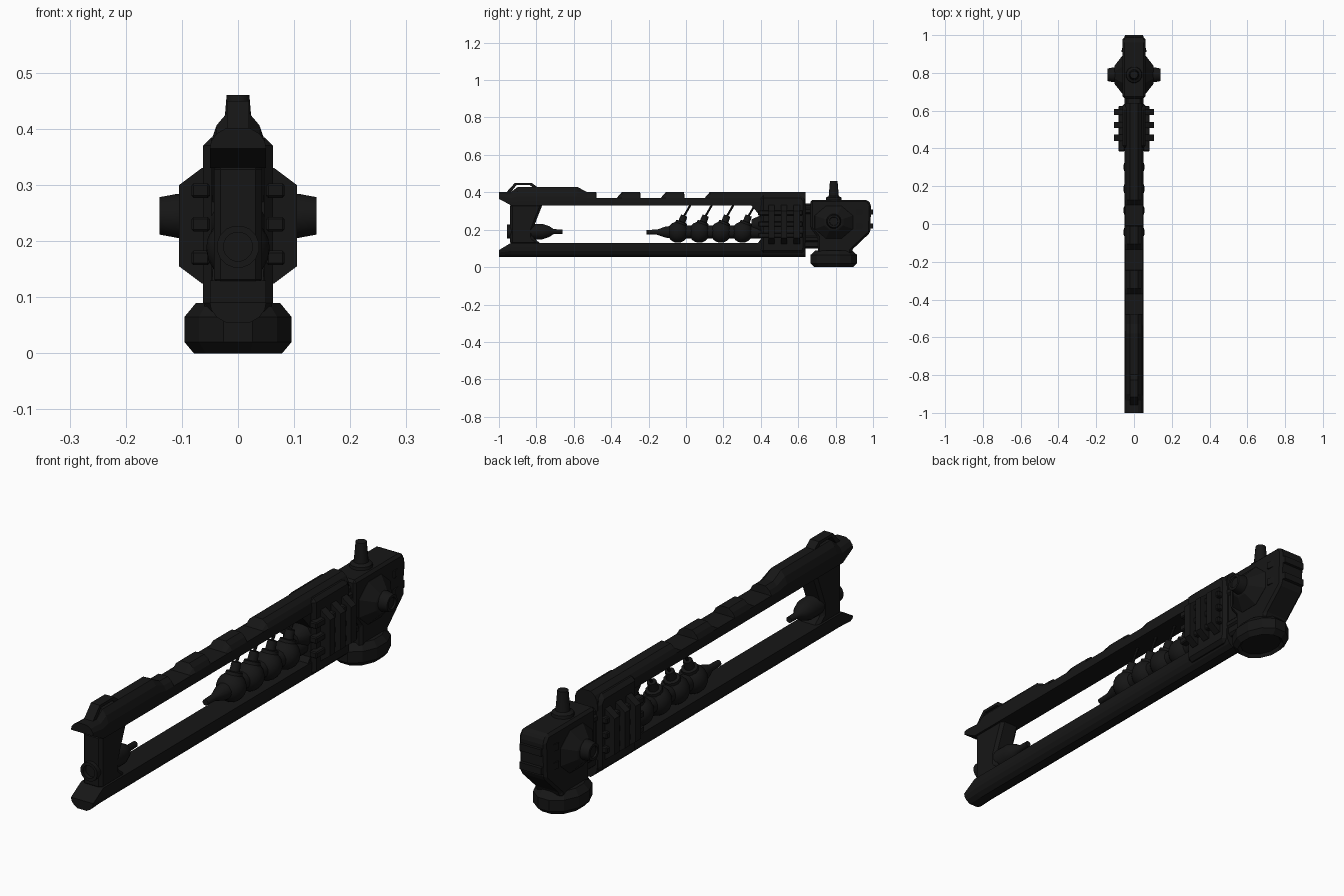
import bpy, bmesh, math
from mathutils import Vector

black = bpy.data.materials.new("black_metal")
black.diffuse_color = (0.008, 0.008, 0.008, 1)


def finish(name, bm, bevel=0, smooth=0):
    bmesh.ops.recalc_face_normals(bm, faces=bm.faces)
    me = bpy.data.meshes.new(name)
    bm.to_mesh(me)
    bm.free()
    me.materials.append(black)
    ob = bpy.data.objects.new(name, me)
    bpy.context.collection.objects.link(ob)
    if bevel:
        m = ob.modifiers.new("bevel", 'BEVEL')
        m.width = bevel
        m.segments = 1
        m.limit_method = 'ANGLE'
    if smooth:
        bpy.ops.object.select_all(action='DESELECT')
        bpy.context.view_layer.objects.active = ob
        ob.select_set(True)
        bpy.ops.object.shade_smooth_by_angle(angle=math.radians(smooth))
    return ob


def loft(name, rings, **kw):
    bm = bmesh.new()
    vs = [[bm.verts.new(p) for p in r] for r in rings]
    n = len(vs[0])
    for a, b in zip(vs, vs[1:]):
        for i in range(n):
            j = (i + 1) % n
            bm.faces.new((a[i], a[j], b[j], b[i]))
    bm.faces.new(vs[0])
    bm.faces.new(vs[-1])
    return finish(name, bm, **kw)


def prism(name, pts, x0, x1, **kw):
    """Side profile (y, z) extruded across x."""
    return loft(name, [[(x, y, z) for y, z in pts] for x in (x0, x1)], **kw)


def box(name, x, y, z, **kw):
    return prism(name, [(y[0], z[0]), (y[1], z[0]), (y[1], z[1]), (y[0], z[1])], *x, **kw)


def lathe(name, prof, origin, axis, seg=16, scale=(1, 1), smooth=35):
    """Profile (distance, radius) spun round an axis."""
    d = Vector(axis).normalized()
    u = Vector((1, 0, 0)) if abs(d.x) < 0.9 else Vector((0, 1, 0))
    v = d.cross(u)
    rings = []
    for t, r in prof:
        ring = []
        for k in range(seg):
            a = 2 * math.pi * (k + 0.5) / seg
            ring.append(Vector(origin) + d * t + u * (r * scale[0] * math.cos(a))
                        + v * (r * scale[1] * math.sin(a)))
        rings.append(ring)
    return loft(name, rings, smooth=smooth)


def rail(name, stations, flip=False):
    """Domed rail; each station is (y, flat side z, crown z)."""
    half = [(0.05, 0.0), (0.048, 0.35), (0.038, 0.72), (0.02, 1.0)]
    rings = []
    for y, flat, crown in stations:
        s = max(0.352, flat)
        top = max(crown, 0.402)
        pts = [(0.05, flat)] + [(x, min(s + (top - s) * k, crown)) for x, k in half]
        pts += [(-x, z) for x, z in reversed(pts)]
        rings.append([(x, y, 0.456 - z if flip else z) for x, z in pts])
    return loft(name, rings)


# Upper rail with notches, and lower rail
st = [(-1, 0.365, 0.402), (-0.935, 0.33, 0.402), (-0.90, 0.33, 0.428), (-0.58, 0.33, 0.428),
      (-0.53, 0.33, 0.402), (-0.48, 0.33, 0.402), (-0.478, 0.33, 0.37)]
for y in (-0.37, -0.135, 0.1):
    end = 0.64 if y > 0 else y + 0.125
    st += [(y, 0.33, 0.37), (y + 0.028, 0.33, 0.402), (end, 0.33, 0.402)]
    if y < 0:
        st.append((end + 0.002, 0.33, 0.37))
rail("upper_rail", st)
rail("lower_rail", [(-1, 0.365, 0.402), (-0.935, 0.326, 0.402), (0.64, 0.326, 0.402)], True)

# Front sight loop
prism("front_sight", [(-0.965, 0.395), (-0.915, 0.45), (-0.825, 0.45), (-0.785, 0.42),
                      (-0.80, 0.415), (-0.835, 0.438), (-0.907, 0.438), (-0.94, 0.395)],
      -0.02, 0.02)

# Front post joining the rails
prism("front_post", [(-0.94, 0.34), (-0.765, 0.34), (-0.82, 0.20), (-0.82, 0.16),
                     (-0.77, 0.12), (-0.94, 0.12)], -0.043, 0.043, bevel=0.012)

# Muzzle through the front post
lathe("muzzle", [(0.03, 0.026), (0, 0.026), (0, 0.038), (0.04, 0.038), (0.045, 0.042),
                 (0.19, 0.042), (0.225, 0.03), (0.25, 0.013), (0.297, 0.012)],
      (0, -0.957, 0.19), (0, 1, 0))

# Inner barrel behind the bulbs
lathe("inner_barrel", [(0, 0.012), (0.055, 0.014), (0.10, 0.03), (0.14, 0.035), (0.62, 0.035)],
      (0, -0.21, 0.187), (0, 1, 0))

# Bulbs with tilted necks and wires
for y in (-0.043, 0.072, 0.187, 0.302):
    ball = [(-0.057 * math.cos(math.pi * k / 10), max(0.057 * math.sin(math.pi * k / 10), 0.001))
            for k in range(11)]
    lathe("bulb", ball, (0, y, 0.187), (0, 0.35, 0.93), 20, smooth=60)
    lathe("bulb_neck", [(0.03, 0.035), (0.058, 0.032), (0.06, 0.02), (0.095, 0.018)],
          (0, y, 0.187), (0, 0.35, 0.93), 12)
    lathe("bulb_wire", [(0, 0.006), (0.09, 0.006)], (0, y + 0.028, 0.265), (0, 0.5, 0.87), 8)

# Receiver core
prism("receiver", [(0.34, 0.34), (0.40, 0.27), (0.40, 0.15), (0.37, 0.11), (0.63, 0.11),
                   (0.63, 0.34)], -0.045, 0.045)
prism("receiver_casing", [(0.40, 0.385), (0.40, 0.075), (0.63, 0.075), (0.64, 0.10),
                          (0.64, 0.36), (0.62, 0.385)], -0.062, 0.062, bevel=0.015)
lathe("receiver_cone", [(0, 0.025), (0.05, 0.05), (0.08, 0.05)], (0, 0.35, 0.23), (0, 1, 0), 12)

# Cooling fins and side bars
fin = [(0.045, 0.335), (0.065, 0.33), (0.105, 0.30), (0.105, 0.155), (0.065, 0.125), (0.045, 0.12)]
for s in (1, -1):
    for y in (0.44, 0.508, 0.576):
        loft("cooling_fin", [[(s * x, yy, z) for x, z in fin] for yy in (y, y + 0.033)])
    for z in (0.17, 0.23, 0.29):
        x = sorted((s * 0.05, s * 0.083))
        box("side_bar", x, (0.385, 0.625), (z - 0.013, z + 0.013), bevel=0.004)

# Neck between receiver and rear housing
box("neck", (-0.042, 0.042), (0.62, 0.72), (0.10, 0.34), bevel=0.01)
for z in (0.15, 0.30):
    lathe("neck_pipe", [(0, 0.03), (0.10, 0.03)], (0, 0.62, z), (0, 1, 0), 12, (1.7, 1))

# Rear housing
prism("rear_housing", [(0.665, 0.36), (0.97, 0.36), (0.99, 0.335), (0.985, 0.185), (0.885, 0.09),
                       (0.885, 0.07), (0.705, 0.07), (0.705, 0.16), (0.665, 0.21)],
      -0.06, 0.06, bevel=0.012)
for z in (0.22, 0.295):
    fp = [(-0.067, 0.91), (0.067, 0.91), (0.048, 1.0), (-0.048, 1.0)]
    loft("rear_fin", [[(x, y, zz) for x, y in fp] for zz in (z - 0.014, z + 0.014)])

# Side bosses with flared bases
for s in (1, -1):
    lathe("boss_base", [(0, 0.112), (0.013, 0.11), (0.053, 0.055), (0.056, 0.048)],
          (s * 0.048, 0.79, 0.24), (s, 0, 0), 8, (1, 0.85), smooth=0)
    lathe("side_boss", [(0, 0.042), (0.06, 0.04), (0.092, 0.034), (0.092, 0.024), (0.085, 0.022)],
          (s * 0.048, 0.79, 0.245), (s, 0, 0), 16)

# Top knob
lathe("top_knob", [(0, 0.045), (0.02, 0.042), (0.028, 0.028), (0.05, 0.026), (0.108, 0.021)],
      (0, 0.79, 0.352), (0, 0, 1), 12)

# Rounded base cap with a recessed underside
lathe("base_cap", [(0.012, 0.078), (0.012, 0.09), (0, 0.103), (0.02, 0.125), (0.065, 0.125),
                   (0.09, 0.098)], (0, 0.79, 0), (0, 0, 1), 12, (0.79, 1.03), smooth=0)
